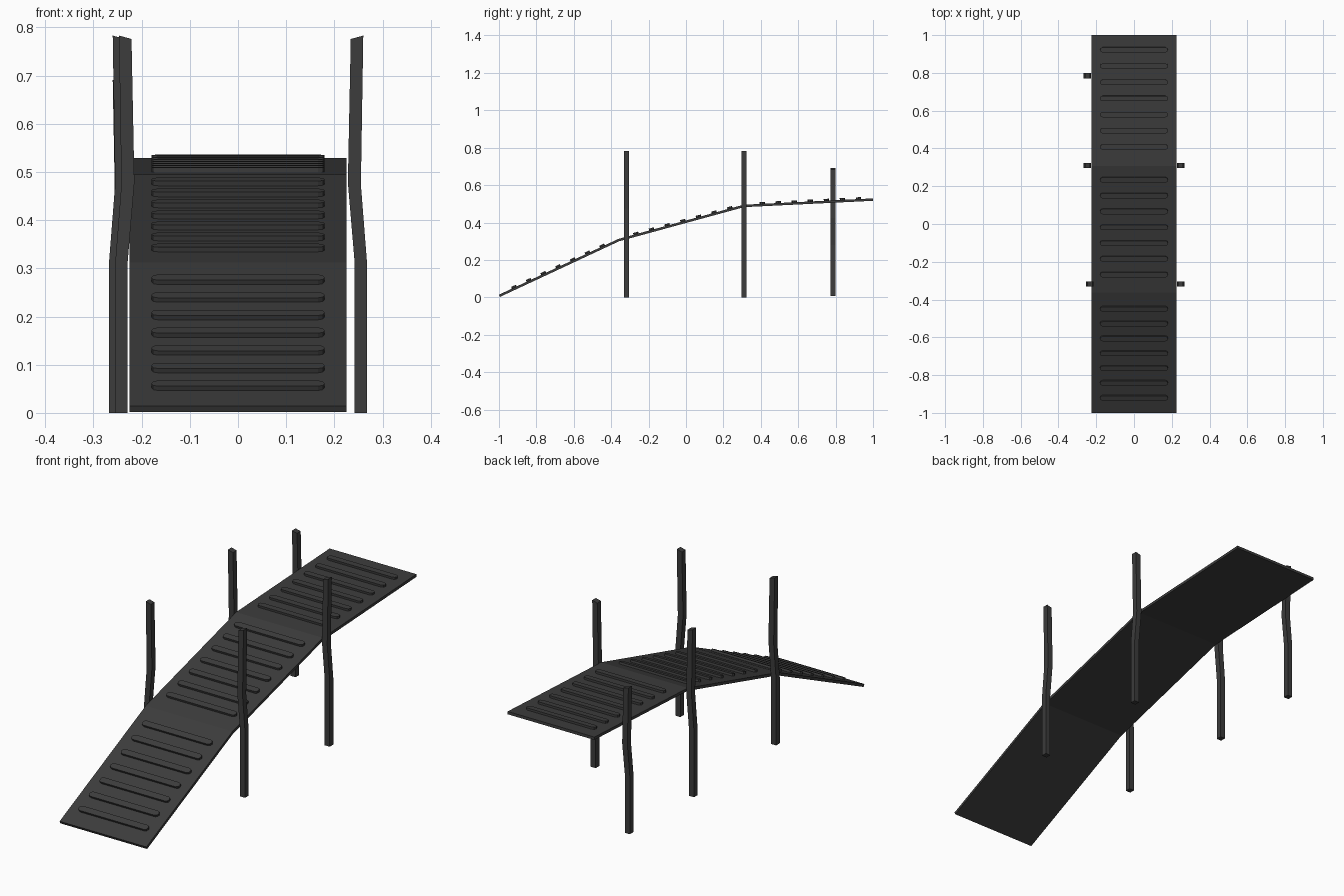
import bpy, bmesh, math
from mathutils import Matrix, Vector

cube = bpy.data.objects.get("Cube")
if cube:
    bpy.data.objects.remove(cube)

grey = bpy.data.materials.new("dark grey")
grey.use_nodes = True
COLOR = (0.045, 0.045, 0.045, 1)
grey.diffuse_color = COLOR
grey.node_tree.nodes["Principled BSDF"].inputs["Base Color"].default_value = COLOR


def prism(name, outline, depth, matrix):
    """Extrude a flat XY outline along local z by depth, then place it."""
    bm = bmesh.new()
    face = bm.faces.new([bm.verts.new((x, y, 0)) for x, y in outline])
    ext = bmesh.ops.extrude_face_region(bm, geom=[face])
    bmesh.ops.translate(bm, vec=(0, 0, depth),
                        verts=[v for v in ext["geom"] if isinstance(v, bmesh.types.BMVert)])
    bmesh.ops.recalc_face_normals(bm, faces=bm.faces)
    bm.transform(matrix)
    mesh = bpy.data.meshes.new(name)
    bm.to_mesh(mesh)
    bm.free()
    mesh.materials.append(grey)
    obj = bpy.data.objects.new(name, mesh)
    bpy.context.collection.objects.link(obj)
    return obj


def rounded_bar(half_length, radius, steps=4):
    """Outline of a bar with rounded ends."""
    pts = []
    for side in (1, -1):
        for i in range(steps + 1):
            a = math.pi * (i / steps - 0.5)
            pts.append((side * (half_length - radius + radius * math.cos(a)),
                        side * radius * math.sin(a)))
    return pts


# Walkway: three sloping panels, each with seven raised grip slats
HALF_WIDTH, THICK, SLATS = 0.225, 0.013, 7
joints = [(-1.0, 0.014), (-0.362, 0.312), (0.308, 0.495), (1.0, 0.529)]
slat_ends = [(-0.918, -0.447), (-0.267, 0.235), (0.408, 0.922)]
names = ["lower", "middle", "upper"]
for name, (y0, z0), (y1, z1), (s0, s1) in zip(names, joints, joints[1:], slat_ends):
    angle = math.atan2(z1 - z0, y1 - y0)
    length = math.hypot(y1 - y0, z1 - z0)
    frame = Matrix.Translation((0, y0, z0)) @ Matrix.Rotation(angle, 4, "X")
    panel = [(-HALF_WIDTH, 0), (HALF_WIDTH, 0), (HALF_WIDTH, length), (-HALF_WIDTH, length)]
    prism(name + "_panel", panel, -THICK, frame)
    for i in range(SLATS):
        y = s0 + (s1 - s0) * i / (SLATS - 1)
        along = (y - y0) / math.cos(angle)
        prism(f"{name}_slat_{i + 1}", rounded_bar(0.18, 0.014), 0.01,
              frame @ Matrix.Translation((0, along, 0)))

# Posts: a bent bar, leaning in at the walkway and rising beside it
inner = [(0.242, 0), (0.242, 0.313), (0.228, 0.478), (0.234, 0.776)]
outer = [(0.268, 0), (0.268, 0.308), (0.255, 0.474), (0.26, 0.783)]
post_outline = inner + outer[::-1]


def post(name, side, y, shift=0.0, base=0.0, height=1.0):
    outline = [(side * x + shift, base + z * height) for x, z in post_outline]
    place = Matrix.Translation((0, y + 0.0135, 0)) @ Matrix.Rotation(math.pi / 2, 4, "X")
    prism(name, outline, 0.027, place)


post("front_left_post", 1, -0.317)
post("middle_left_post", 1, 0.31)
post("front_right_post", -1, -0.317, shift=0.013)
post("middle_right_post", -1, 0.31)
post("back_right_post", -1, 0.785, base=0.008, height=0.872)
